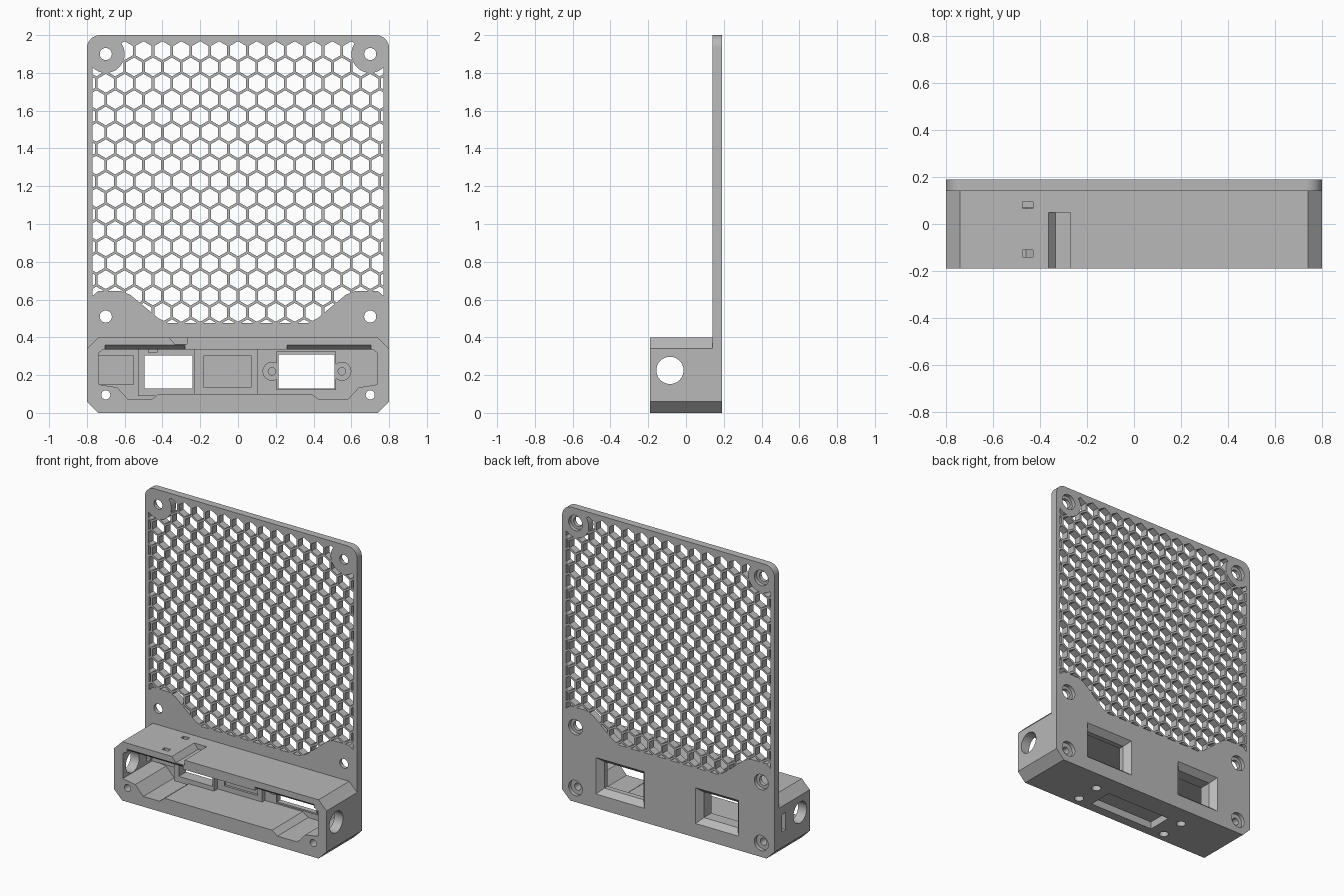
import bpy, bmesh, math
from mathutils import Vector

cube = bpy.data.objects.get("Cube")
if cube:
    bpy.data.objects.remove(cube)

grey = bpy.data.materials.new("plain grey")
grey.use_nodes = True
colour = (0.48, 0.48, 0.48, 1)
grey.diffuse_color = colour
grey.node_tree.nodes["Principled BSDF"].inputs["Base Color"].default_value = colour

PLACE = {"X": lambda u, v, w: (w, u, v),
         "Y": lambda u, v, w: (u, w, v),
         "Z": lambda u, v, w: (u, v, w)}


def add_prism(bm, pts, a, b, axis="Y", end=None):
    """Extrude an outline from a to b, optionally lofting to another outline."""
    place = PLACE[axis]
    low = [bm.verts.new(place(u, v, a)) for u, v in pts]
    high = [bm.verts.new(place(u, v, b)) for u, v in (end or pts)]
    bm.faces.new(low)
    bm.faces.new(high[::-1])
    for i in range(len(low)):
        j = (i + 1) % len(low)
        bm.faces.new((low[j], low[i], high[i], high[j]))


def make(name, *prisms):
    bm = bmesh.new()
    for p in prisms:
        add_prism(bm, *p)
    bmesh.ops.recalc_face_normals(bm, faces=bm.faces)
    mesh = bpy.data.meshes.new(name)
    bm.to_mesh(mesh)
    bm.free()
    ob = bpy.data.objects.new(name, mesh)
    bpy.context.collection.objects.link(ob)
    mesh.materials.append(grey)
    return ob


def combine(target, tool, operation):
    mod = target.modifiers.new(operation, "BOOLEAN")
    mod.object, mod.operation, mod.solver = tool, operation, "MANIFOLD"
    bpy.context.view_layer.objects.active = target
    bpy.ops.object.modifier_apply(modifier=mod.name)
    bpy.data.objects.remove(tool)


def cut(target, *prisms):
    for p in prisms:
        combine(target, make("cutter", p), "DIFFERENCE")


def join(target, *prisms):
    for p in prisms:
        combine(target, make("addition", p), "UNION")


def rect(x0, x1, z0, z1, grow=0.0):
    return [(x0 - grow, z0 - grow), (x1 + grow, z0 - grow),
            (x1 + grow, z1 + grow), (x0 - grow, z1 + grow)]


def arc(cx, cz, r, a0, a1, n):
    return [(cx + r * math.cos(math.radians(a0 + (a1 - a0) * i / n)),
             cz + r * math.sin(math.radians(a0 + (a1 - a0) * i / n))) for i in range(n + 1)]


def circle(cx, cz, r, n=32):
    return arc(cx, cz, r, 0, 360, n)[:-1]


def mirrored(half):
    return half + [(-x, z) for x, z in reversed(half)]


FRONT, PLATE, BACK = -0.19, 0.14, 0.19

# back plate with rounded top and chamfered bottom corners
plate_outline = mirrored([(0.74, 0), (0.8, 0.06)] + arc(0.73, 1.93, 0.07, 0, 90, 10))
body = make("fan_guard_and_housing", (plate_outline, PLATE, BACK))

# honeycomb openings, trimmed to the grille area
PITCH, WALL = 0.1, 0.014
radius = (PITCH - WALL) / math.sqrt(3)
hexes = []
for row in range(19):
    for col in range(-9, 10):
        cx = (col + 0.5 * (row % 2)) * PITCH
        cz = 1.918 - row * PITCH * math.sqrt(3) / 2
        hexes.append((arc(cx, cz, radius, 30, 330, 5), PLATE - 0.02, BACK + 0.02))
honeycomb = make("honeycomb", *hexes)
grille_area = mirrored(arc(0.7, 1.9, 0.1, 127, 315, 20) +
                       [(0.77, 0.62), (0.74, 0.645), (0.62, 0.645), (0.57, 0.625),
                        (0.42, 0.5), (0.37, 0.475)])
combine(honeycomb, make("grille_area", (grille_area, PLATE - 0.01, BACK + 0.01)), "INTERSECT")
combine(body, honeycomb, "DIFFERENCE")

# housing box and its open cavity
join(body, (mirrored([(0.74, 0), (0.8, 0.06), (0.8, 0.34), (0.74, 0.4)]), FRONT, PLATE + 0.01))
floor = [(-0.735, 0.15), (-0.64, 0.135), (-0.58, 0.07), (-0.46, 0.07), (-0.42, 0.1),
         (0.39, 0.1), (0.43, 0.07), (0.58, 0.07), (0.64, 0.135), (0.735, 0.15)]
inner = floor + [(0.735, 0.32), (0.715, 0.335), (-0.715, 0.335), (-0.735, 0.32)]
cut(body, (inner, FRONT - 0.01, PLATE))
for x0, x1 in ((-0.735, -0.25), (0.23, 0.735)):       # flared upper lip
    cut(body, (rect(x0 + 0.03, x1 - 0.03, 0.3, 0.36), FRONT - 0.001, FRONT + 0.03, "Y",
               rect(x0 + 0.03, x1 - 0.03, 0.3, 0.335)))

# interior switch sleeve, centre panel, side panel and socket surround
join(body,
     (rect(-0.53, -0.23, 0.09, 0.34), 0.07, PLATE + 0.01),
     (rect(-0.23, 0.105, 0.09, 0.34), 0.11, PLATE + 0.01),
     (rect(-0.735, -0.55, 0.15, 0.305), 0.125, PLATE + 0.01),
     (rect(0.205, 0.52, 0.12, 0.325), 0.115, PLATE + 0.01),
     (circle(0.18, 0.22, 0.05), 0.115, PLATE + 0.01),
     (circle(0.55, 0.22, 0.05), 0.115, PLATE + 0.01))
cut(body, (rect(-0.18, 0.07, 0.135, 0.305), 0.1, 0.125),
    *[(circle(x, 0.22, 0.02, 16), 0.1, 0.16) for x in (0.18, 0.55)])

# switch and socket openings, flared at the back
for r in ((-0.495, -0.24, 0.13, 0.305), (0.215, 0.51, 0.13, 0.31)):
    cut(body, (rect(*r), 0, BACK + 0.01),
        (rect(*r), 0.15, BACK + 0.001, "Y", rect(*r, 0.035)))

# screw holes with counterbores on the back
for x in (-0.7, 0.7):
    for z, r in ((0.095, 0.024), (0.51, 0.032), (1.9, 0.032)):
        cut(body, (circle(x, z, r), FRONT - 0.01, BACK + 0.01),
            (circle(x, z, 0.052), BACK - 0.025, BACK + 0.01))

# cable holes in both sides, and a slot on one side
cut(body, (circle(-0.085, 0.225, 0.072, 40), -0.82, 0.82, "X"),
    (rect(0.07, 0.11, 0.165, 0.285), -0.82, -0.72, "X"))

# top groove with one sloped wall, and two tie slots
cut(body, ([(-0.335, 0.365), (-0.27, 0.365), (-0.27, 0.41), (-0.373, 0.41)], FRONT - 0.01, 0.05))
for y in (-0.125, 0.08):
    cut(body, (rect(-0.475, -0.43, y - 0.015, y + 0.015), 0.32, 0.42, "Z"))

# pocket and magnet holes underneath
cut(body, (rect(-0.245, 0.245, -0.125, 0.045), -0.01, 0.05, "Z"),
    *[(circle(x, y, 0.03, 24), -0.01, 0.05, "Z") for x in (-0.35, 0.35) for y in (-0.125, 0.045)])

# smooth curved walls, keep hard edges
bpy.ops.object.select_all(action="DESELECT")
body.select_set(True)
bpy.context.view_layer.objects.active = body
bpy.ops.object.shade_smooth_by_angle(angle=math.radians(25))
